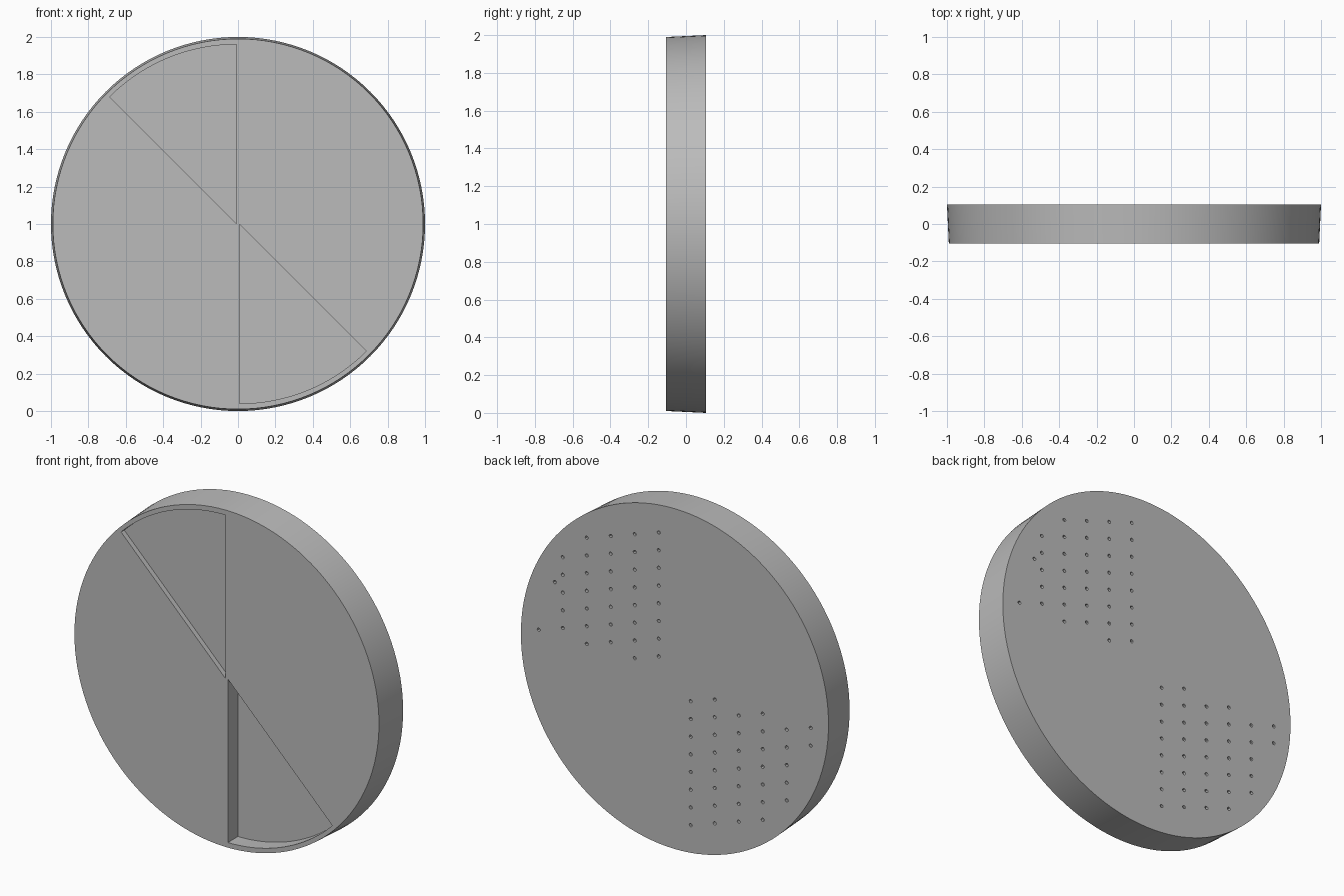
import bpy, bmesh, math
from mathutils import Matrix

cube = bpy.data.objects.get("Cube")
if cube:
    bpy.data.objects.remove(cube)

HALF = 0.105          # half thickness of the disc
CENTRE_Z = 1.0

grey = bpy.data.materials.new("plain grey")
grey.use_nodes = True
colour = (0.5, 0.5, 0.5, 1)
grey.diffuse_color = colour
grey.node_tree.nodes["Principled BSDF"].inputs["Base Color"].default_value = colour


def add_object(name, bm):
    bmesh.ops.recalc_face_normals(bm, faces=bm.faces)
    mesh = bpy.data.meshes.new(name)
    bm.to_mesh(mesh)
    bm.free()
    mesh.materials.append(grey)
    obj = bpy.data.objects.new(name, mesh)
    bpy.context.collection.objects.link(obj)
    return obj


def sector_cutter(name, sign, depth):
    """Eighth-circle prism sunk into the front face."""
    radius, gap, steps = 0.96, 0.008, 32
    outline = [(-gap, 0)]
    for i in range(steps + 1):
        a = math.radians(90 + 45 * i / steps)
        outline.append((radius * math.cos(a) - gap, radius * math.sin(a)))
    bm = bmesh.new()
    face = bm.faces.new([bm.verts.new((sign * x, -HALF - 0.05, CENTRE_Z + sign * z))
                         for x, z in outline])
    grown = bmesh.ops.extrude_face_region(bm, geom=[face])["geom"]
    moved = [v for v in grown if isinstance(v, bmesh.types.BMVert)]
    bmesh.ops.translate(bm, verts=moved, vec=(0, depth + 0.05, 0))
    return add_object(name, bm)


def hole_places():
    """Staggered grid over two opposite quarters of the back."""
    step = 0.104
    for sign in (1, -1):
        for col in range(6):
            x = step + 1.5 * step * col
            for row in range(9):
                z = step * (row + (0.5 if col % 2 else 1))
                if math.hypot(x, z) > 0.9:
                    continue
                if sign == 1 and col == 5 and row == 1:
                    yield 0.78, 0.36      # one hole is shifted inward
                else:
                    yield sign * x, sign * z


def pin_cutter(name):
    bm = bmesh.new()
    turn = Matrix.Rotation(math.pi / 2, 4, 'X')
    for x, z in hole_places():
        place = Matrix.Translation((x, HALF, CENTRE_Z + z)) @ turn
        bmesh.ops.create_cone(bm, cap_ends=True, segments=12, radius1=0.01,
                              radius2=0.01, depth=0.1, matrix=place)
    return add_object(name, bm)


# Disc, slightly wider at the back
bm = bmesh.new()
bmesh.ops.create_cone(bm, cap_ends=True, segments=128, radius1=1.0, radius2=0.99,
                      depth=2 * HALF,
                      matrix=Matrix.Translation((0, 0, CENTRE_Z)) @ Matrix.Rotation(math.pi / 2, 4, 'X'))
disc = add_object("disc", bm)

# Front pockets and back pin holes
cutters = [sector_cutter("shallow_pocket_cutter", 1, 0.03),
           sector_cutter("deep_pocket_cutter", -1, 0.093),
           pin_cutter("pin_hole_cutter")]
for cutter in cutters:
    mod = disc.modifiers.new(cutter.name, 'BOOLEAN')
    mod.object = cutter
    mod.operation = 'DIFFERENCE'
    mod.solver = 'EXACT'

# Bake the cuts, then drop the cutters
bpy.context.view_layer.update()
cut_mesh = bpy.data.meshes.new_from_object(
    disc.evaluated_get(bpy.context.evaluated_depsgraph_get()))
disc.modifiers.clear()
disc.data = cut_mesh
for cutter in cutters:
    bpy.data.objects.remove(cutter)

bpy.context.view_layer.objects.active = disc
disc.select_set(True)
bpy.ops.object.shade_smooth_by_angle(angle=math.radians(30))
